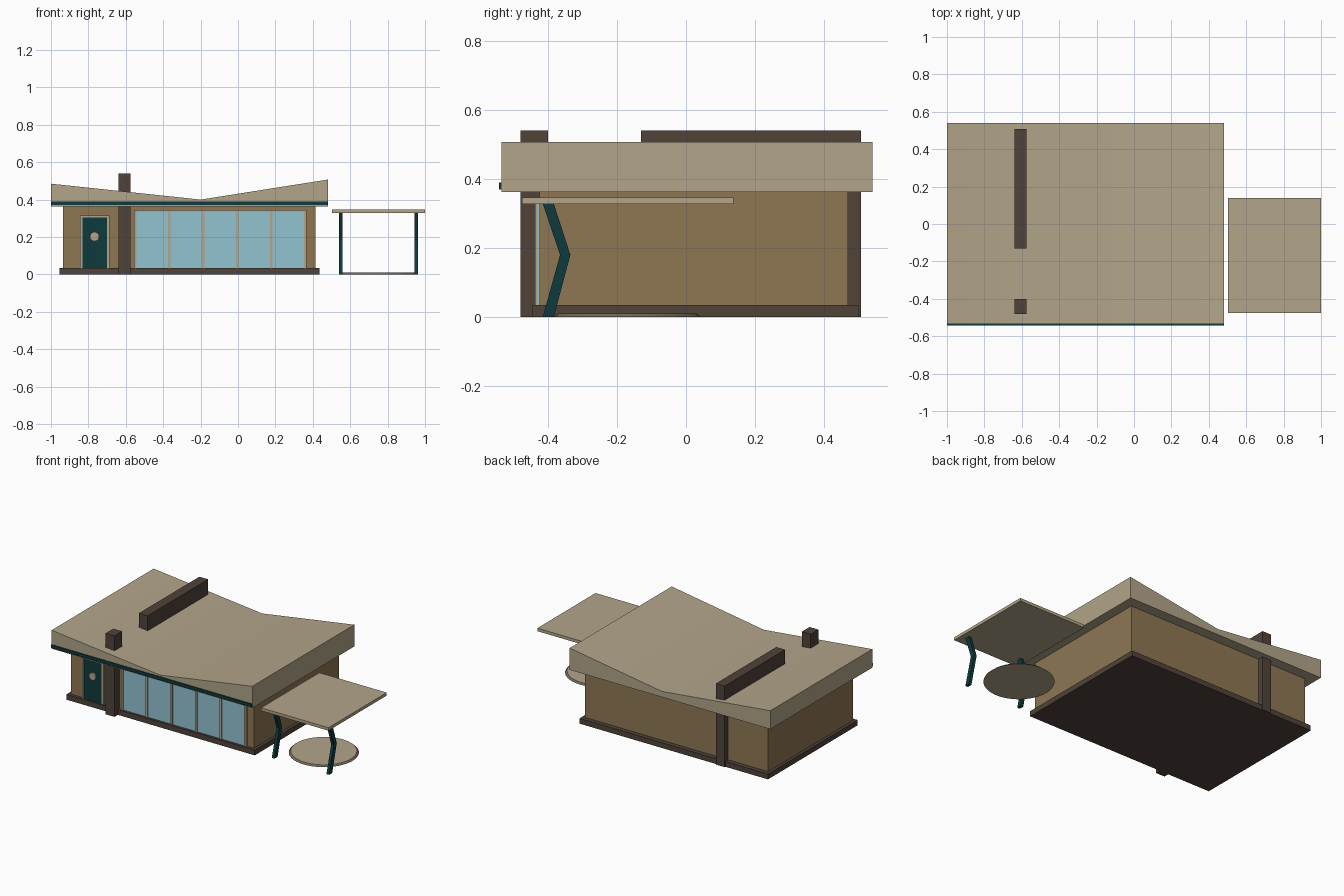
import bpy
import bmesh
import math
from mathutils import Matrix

cube = bpy.data.objects.get("Cube")
if cube:
    bpy.data.objects.remove(cube, do_unlink=True)


def material(name, r, g, b):
    """Flat colour given as 0-255 sRGB, stored linear."""
    lin = [((c / 255 + 0.055) / 1.055) ** 2.4 for c in (r, g, b)] + [1]
    m = bpy.data.materials.new(name)
    m.use_nodes = True
    m.diffuse_color = lin
    bsdf = next(n for n in m.node_tree.nodes if n.type == 'BSDF_PRINCIPLED')
    bsdf.inputs["Base Color"].default_value = lin
    return m


CREAM = material("cream", 178, 165, 138)
TAN = material("tan wall", 142, 119, 84)
STONE = material("dark stone", 80, 67, 58)
TEAL = material("deep teal", 14, 58, 60)
GLASS = material("pale blue glass", 146, 196, 209)
RIM = material("grey rim", 112, 106, 88)


def finish(name, bm, *mats):
    bmesh.ops.recalc_face_normals(bm, faces=bm.faces)
    me = bpy.data.meshes.new(name)
    bm.to_mesh(me)
    bm.free()
    for m in mats:
        me.materials.append(m)
    ob = bpy.data.objects.new(name, me)
    bpy.context.collection.objects.link(ob)
    return ob


def box(name, x, y, z, mat):
    """Box from (low, high) ranges on each axis."""
    bm = bmesh.new()
    bmesh.ops.create_cube(bm, size=1)
    for v in bm.verts:
        v.co = [r[0] if c < 0 else r[1] for c, r in zip(v.co, (x, y, z))]
    return finish(name, bm, mat)


def extrude(name, points, vec, mat):
    """Extrude a closed 3D outline along a vector."""
    bm = bmesh.new()
    face = bm.faces.new([bm.verts.new(p) for p in points])
    new = bmesh.ops.extrude_face_region(bm, geom=[face])["geom"]
    bmesh.ops.translate(bm, vec=vec, verts=[v for v in new if isinstance(v, bmesh.types.BMVert)])
    return finish(name, bm, mat)


# House body and plinth
box("plinth", (-0.955, 0.435), (-0.445, 0.5), (0, 0.035), STONE)
box("walls", (-0.935, 0.415), (-0.425, 0.47), (0.035, 0.362), TAN)

# Butterfly roof with a flat soffit
profile = [(-1, 0.362), (0.48, 0.362), (0.48, 0.507), (-0.2, 0.4), (-1, 0.485)]
roof = extrude("roof", [(x, -0.535, z) for x, z in profile], (0, 1.075, 0), CREAM)
bpy.context.view_layer.objects.active = roof
roof.select_set(True)
bpy.ops.object.shade_smooth_by_angle(angle=math.radians(30))
roof.select_set(False)
box("fascia_stripe", (-1, 0.48), (-0.542, -0.534), (0.37, 0.39), TEAL)

# Stone pillar and spine wall rising through the roof
box("front_pillar", (-0.64, -0.575), (-0.48, -0.4), (0, 0.54), STONE)
box("spine_wall", (-0.64, -0.575), (-0.13, 0.507), (0, 0.54), STONE)

# Window wall: glass sheet, evenly spaced mullions, head rail
LEFT, RIGHT, BAR, PANES = -0.557, 0.366, 0.014, 5
box("window_glass", (LEFT, RIGHT), (-0.43, -0.424), (0.035, 0.345), GLASS)
for i in range(PANES + 1):
    x = LEFT + (RIGHT - LEFT - BAR) * i / PANES
    box(f"mullion_{i + 1}", (x, x + BAR), (-0.437, -0.424), (0.035, 0.345), CREAM)
box("window_head", (LEFT, RIGHT), (-0.436, -0.424), (0.337, 0.345), CREAM)

# Front door with frame and round ornament
box("door_frame_left", (-0.846, -0.832), (-0.437, -0.424), (0.035, 0.316), CREAM)
box("door_frame_right", (-0.7, -0.686), (-0.437, -0.424), (0.035, 0.316), CREAM)
box("door_frame_head", (-0.846, -0.686), (-0.436, -0.424), (0.304, 0.316), CREAM)
box("door", (-0.832, -0.7), (-0.432, -0.424), (0.035, 0.304), TEAL)
bm = bmesh.new()
bmesh.ops.create_cone(bm, cap_ends=True, segments=16, radius1=0.025, radius2=0.025, depth=0.009,
                      matrix=Matrix.Translation((-0.767, -0.436, 0.202)) @ Matrix.Rotation(math.pi / 2, 4, 'X'))
finish("door_ornament", bm, CREAM)

# Carport canopy on two bent posts
box("canopy", (0.503, 1), (-0.475, 0.138), (0.327, 0.347), CREAM)
bent = [(-0.415, 0), (-0.383, 0), (-0.335, 0.18), (-0.383, 0.328), (-0.415, 0.328), (-0.365, 0.18)]
for side, x in (("right", 0.54), ("left", 0.943)):
    extrude(f"{side}_post", [(x, y, z) for y, z in bent], (0.02, 0, 0), TEAL)

# Round patio slab: sloping rim, cream top and underside
bm = bmesh.new()
bmesh.ops.create_cone(bm, cap_ends=True, segments=48, radius1=0.212, radius2=0.2, depth=0.01,
                      matrix=Matrix.Translation((0.752, -0.17, 0.005)))
for f in bm.faces:
    f.material_index = 0 if len(f.verts) > 4 else 1
finish("patio_disc", bm, CREAM, RIM)
